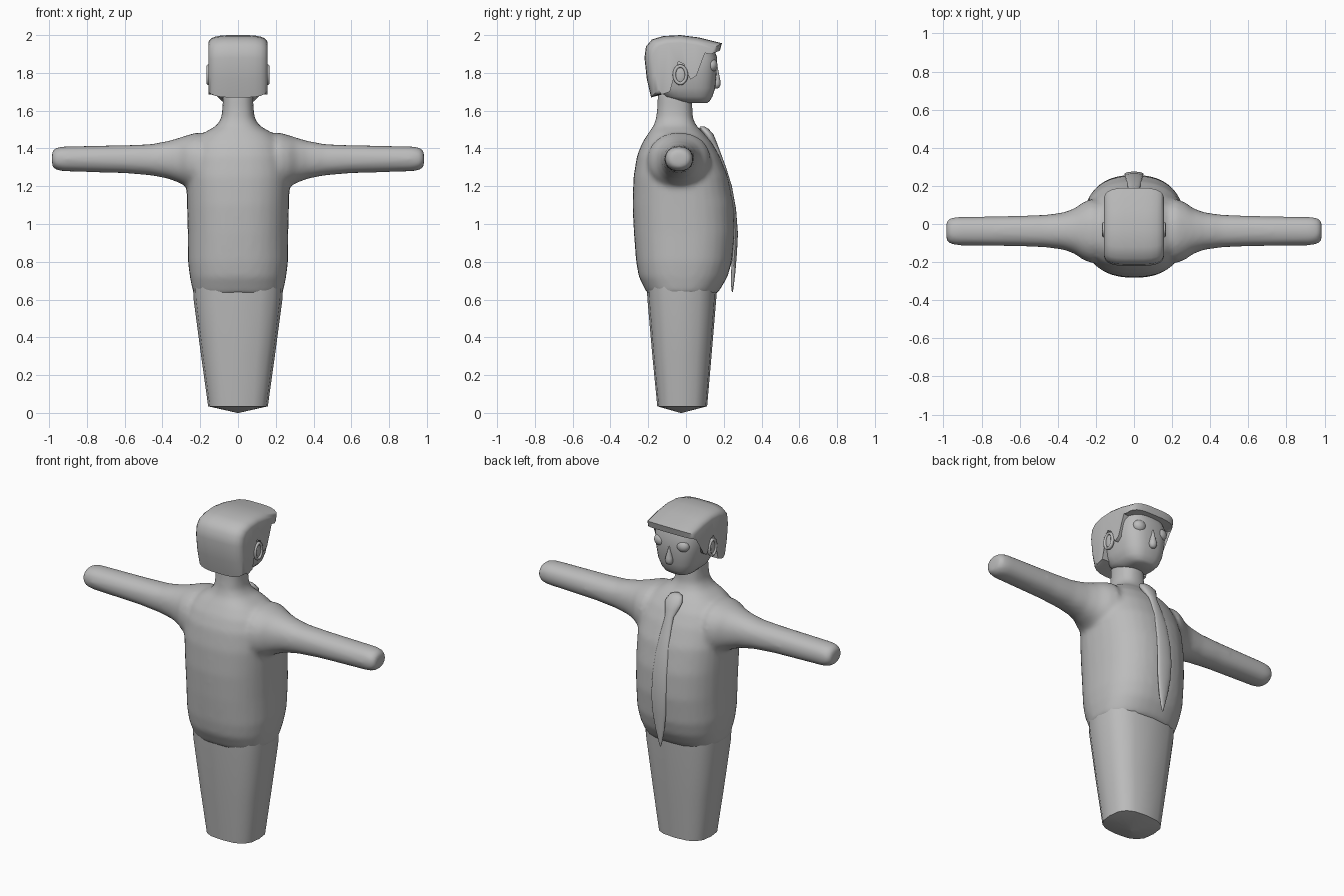
import bpy, bmesh, math
from mathutils import Vector

GREY = bpy.data.materials.new("plain grey")
GREY.diffuse_color = (0.5, 0.5, 0.5, 1)


def ring(rx, ry, e, n):
    """Superellipse outline."""
    pts = []
    for i in range(n):
        a = 2 * math.pi * i / n
        c, s = math.cos(a), math.sin(a)
        pts.append((rx * math.copysign(abs(c) ** (2 / e), c),
                    ry * math.copysign(abs(s) ** (2 / e), s)))
    return pts


def skin(bm, rings):
    """Join successive closed rings and cap both ends."""
    vs = [[bm.verts.new(p) for p in r] for r in rings]
    for a, b in zip(vs, vs[1:]):
        for i in range(len(a)):
            j = (i + 1) % len(a)
            bm.faces.new((a[i], a[j], b[j], b[i]))
    bm.faces.new(vs[0][::-1])
    bm.faces.new(vs[-1])


def finish(bm, name, angle=60):
    bmesh.ops.recalc_face_normals(bm, faces=bm.faces)
    me = bpy.data.meshes.new(name)
    bm.to_mesh(me)
    bm.free()
    ob = bpy.data.objects.new(name, me)
    bpy.context.collection.objects.link(ob)
    me.materials.append(GREY)
    bpy.context.view_layer.objects.active = ob
    for o in bpy.context.selected_objects:
        o.select_set(False)
    ob.select_set(True)
    bpy.ops.object.shade_smooth_by_angle(angle=math.radians(angle))
    return ob


def upright(sections, e=2.4, n=32):
    """Horizontal rings from (z, half width, back y, front y)."""
    out = []
    for z, rx, y0, y1 in sections:
        cy, ry = (y0 + y1) / 2, (y1 - y0) / 2
        out.append([(x, cy + y, z) for x, y in ring(rx, ry, e, n)])
    return out


def ball(name, loc, scale):
    bm = bmesh.new()
    bmesh.ops.create_uvsphere(bm, u_segments=20, v_segments=12, radius=1)
    for v in bm.verts:
        v.co = Vector([v.co[k] * scale[k] + loc[k] for k in range(3)])
    return finish(bm, name)


# Jacket with neck and both arms, blended into one skin
def arm_rings(side):
    data = [(0.10, 0.13, 0.14, 1.33), (0.22, 0.17, 0.155, 1.33), (0.27, 0.15, 0.137, 1.333),
            (0.31, 0.12, 0.12, 1.337), (0.37, 0.098, 0.1, 1.34),
            (0.46, 0.086, 0.083, 1.34), (0.6, 0.08, 0.074, 1.343),
            (0.93, 0.075, 0.066, 1.345), (0.965, 0.068, 0.058, 1.345),
            (0.985, 0.05, 0.04, 1.345)]
    return [[(side * x, -0.037 + a, cz + b) for a, b in ring(ry, rz, 2.2, 24)]
            for x, ry, rz, cz in data]


bm = bmesh.new()
skin(bm, upright([
    (0.63, 0.235, -0.205, 0.165), (0.66, 0.243, -0.22, 0.185), (0.72, 0.255, -0.25, 0.22),
    (0.80, 0.265, -0.264, 0.243), (0.95, 0.266, -0.276, 0.258),
    (1.10, 0.27, -0.283, 0.253), (1.25, 0.275, -0.278, 0.223),
    (1.36, 0.262, -0.26, 0.178), (1.43, 0.235, -0.232, 0.138),
    (1.48, 0.185, -0.2, 0.095), (1.52, 0.115, -0.172, 0.055),
    (1.56, 0.088, -0.158, 0.037), (1.62, 0.082, -0.152, 0.034), (1.70, 0.08, -0.15, 0.03)]))
for side in (-1, 1):
    skin(bm, arm_rings(side))
jacket = finish(bm, "jacket_and_neck")
rem = jacket.modifiers.new("blend", 'REMESH')
rem.mode = 'VOXEL'
rem.voxel_size = 0.014
rem.use_smooth_shade = True
smo = jacket.modifiers.new("soften", 'SMOOTH')
smo.factor = 0.5
smo.iterations = 8

# Trousers tapering to a shallow point
bm = bmesh.new()
skin(bm, upright([
    (0.0, 0.004, -0.03, -0.022), (0.035, 0.158, -0.152, 0.112), (0.3, 0.195, -0.178, 0.135),
    (0.6, 0.235, -0.204, 0.16), (0.7, 0.24, -0.21, 0.165)], e=2.8, n=16))
finish(bm, "trousers", 40)

# Face block
bm = bmesh.new()
skin(bm, upright([
    (1.64, 0.055, 0.0, 0.11), (1.65, 0.085, -0.05, 0.125), (1.675, 0.11, -0.12, 0.14),
    (1.72, 0.128, -0.15, 0.155), (1.80, 0.143, -0.16, 0.162),
    (1.88, 0.145, -0.16, 0.165), (1.95, 0.12, -0.14, 0.14)], e=2.9))
finish(bm, "face")

# Hair: side profile with sideburn, outer edge drawn in towards the sides
outer = [(-0.185, 1.67), (-0.208, 1.77), (-0.22, 1.88), (-0.212, 1.94), (-0.18, 1.977),
         (-0.12, 1.995), (-0.03, 2.0), (0.07, 1.987), (0.19, 1.957), (0.18, 1.918)]
inner = [(0.10, 1.905), (0.075, 1.86), (0.055, 1.785), (0.025, 1.765), (0.005, 1.80),
         (-0.01, 1.845), (-0.04, 1.86), (-0.075, 1.83), (-0.08, 1.75), (-0.085, 1.70),
         (-0.13, 1.685)]


def hair_ring(x, s):
    c = Vector((-0.02, 1.84))
    pts = [c + (Vector(p) - c) * s for p in outer] + [Vector(p) for p in inner]
    return [(x, p.x, p.y) for p in pts]


half = [(0.05, 1.0), (0.09, 0.985), (0.12, 0.95), (0.14, 0.9), (0.152, 0.83), (0.157, 0.75)]
bm = bmesh.new()
skin(bm, [hair_ring(-x, s) for x, s in reversed(half)] + [hair_ring(x, s) for x, s in half])
bmesh.ops.triangulate(bm, faces=[f for f in bm.faces if len(f.verts) > 4])
finish(bm, "hair", 50)

# Eyes and ears
for side, tag in ((-1, "left"), (1, "right")):
    ball("eye_" + tag, (side * 0.075, 0.135, 1.84), (0.04, 0.032, 0.036))
    ball("ear_" + tag, (side * 0.148, -0.03, 1.79), (0.014, 0.034, 0.05))
    bm = bmesh.new()
    rim = []
    for i in range(25):
        a = 2 * math.pi * i / 24
        r = [(math.cos(t), math.sin(t)) for t in [k * math.pi / 4 for k in range(8)]]
        rim.append([(side * (0.156 + 0.011 * q),
                     -0.03 + (0.032 + 0.009 * p) * math.cos(a),
                     1.79 + (0.046 + 0.009 * p) * math.sin(a)) for p, q in r])
    skin(bm, rim)
    finish(bm, "ear_rim_" + tag)

# Teardrop nose
bm = bmesh.new()
skin(bm, upright([
    (1.718, 0.006, 0.155, 0.168), (1.723, 0.017, 0.145, 0.177), (1.74, 0.024, 0.14, 0.184),
    (1.76, 0.021, 0.14, 0.182), (1.80, 0.01, 0.14, 0.174), (1.83, 0.004, 0.15, 0.168)],
    e=2, n=16))
finish(bm, "nose")

# Tie: round knot, narrow neck, long blade following the chest
bm = bmesh.new()
skin(bm, upright([
    (1.515, 0.015, 0.075, 0.10), (1.505, 0.04, 0.07, 0.118), (1.475, 0.055, 0.09, 0.145),
    (1.44, 0.045, 0.11, 0.16), (1.40, 0.027, 0.14, 0.175), (1.30, 0.034, 0.19, 0.212),
    (1.20, 0.041, 0.22, 0.243), (1.08, 0.047, 0.243, 0.265), (0.95, 0.05, 0.25, 0.275),
    (0.85, 0.045, 0.245, 0.27), (0.75, 0.03, 0.239, 0.262), (0.68, 0.014, 0.238, 0.254),
    (0.64, 0.003, 0.243, 0.248)], e=2, n=16))
finish(bm, "tie")
